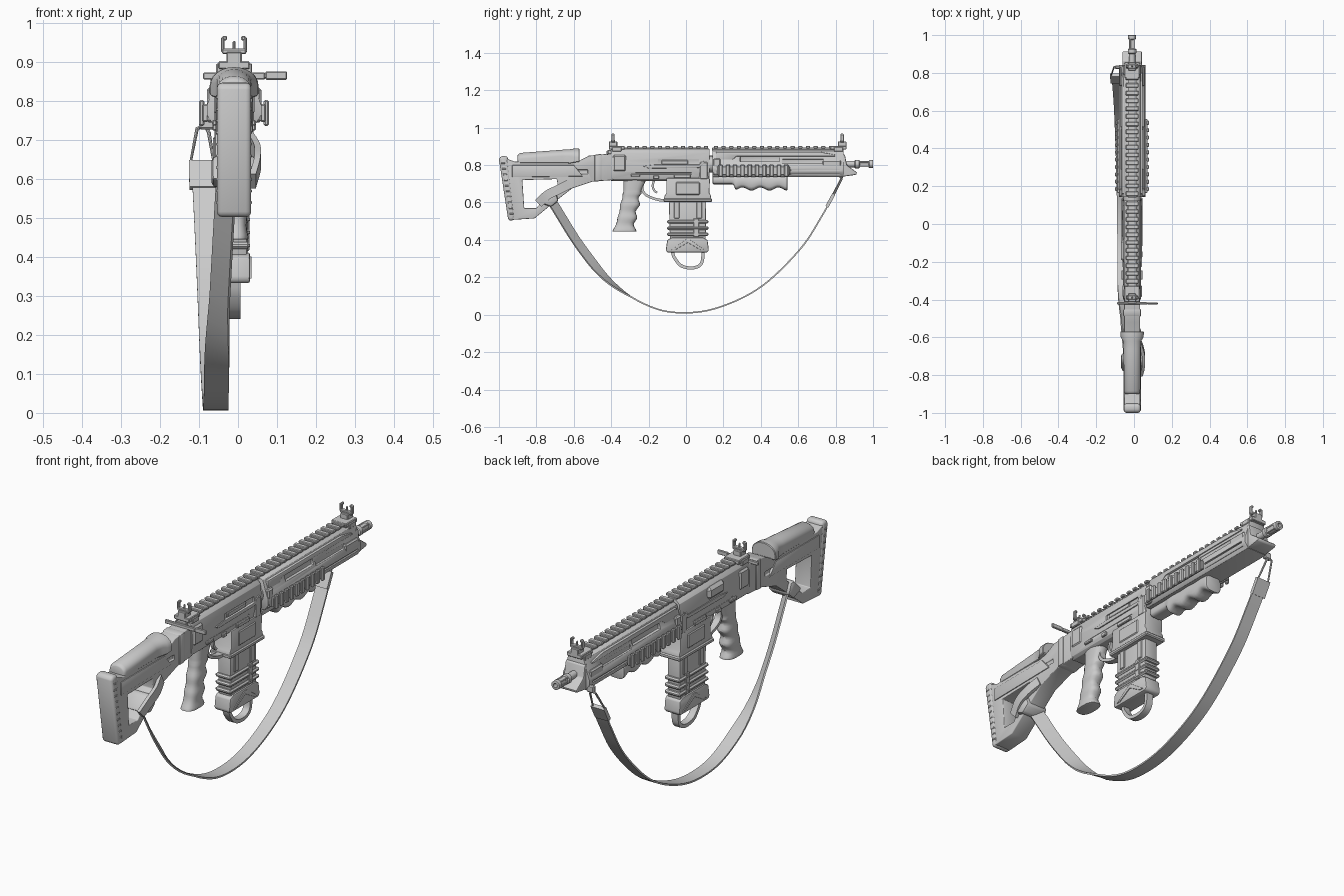
import bpy, bmesh, math
from mathutils import Vector, Matrix

X0 = -0.01  # centre plane of the body
cutters = []

def finish(name, bm, bevel=0, seg=2):
    bmesh.ops.recalc_face_normals(bm, faces=bm.faces)
    me = bpy.data.meshes.new(name)
    bm.to_mesh(me)
    bm.free()
    o = bpy.data.objects.new(name, me)
    bpy.context.collection.objects.link(o)
    return add_bevel(o, bevel, seg)

def add_bevel(o, w, seg=2):
    if w:
        m = o.modifiers.new("bevel", 'BEVEL')
        m.width, m.segments, m.limit_method, m.angle_limit = w, seg, 'ANGLE', math.radians(38)
    return o

def skin(name, rings, bevel=0, seg=2):
    bm = bmesh.new()
    vs = [[bm.verts.new((p[0] + X0, p[1], p[2])) for p in r] for r in rings]
    n = len(rings[0])
    for a, b in zip(vs, vs[1:]):
        for i in range(n):
            bm.faces.new((a[i], a[(i + 1) % n], b[(i + 1) % n], b[i]))
    bm.faces.new(vs[0])
    bm.faces.new(vs[-1])
    return finish(name, bm, bevel, seg)

def prism(name, pts, hw, bevel=0, x=0, seg=2):
    return skin(name, [[(x + s * hw, y, z) for y, z in pts] for s in (-1, 1)], bevel, seg)

def section(y, half, dz=0):
    return [(x, y, z + dz) for x, z in half] + [(-x, y, z + dz) for x, z in reversed(half)]

def boxes(name, items, bevel=0.003, mirror=False):
    """items: centre x,y,z and full size x,y,z"""
    bm = bmesh.new()
    for cx, cy, cz, sx, sy, sz in items:
        for s in ((1, -1) if mirror else (1,)):
            bmesh.ops.create_cube(bm, size=1, matrix=Matrix.Translation((cx * s + X0, cy, cz)) @ Matrix.Diagonal((sx, sy, sz, 1)))
    return finish(name, bm, bevel, 1)

def lathe(name, prof, z, n=20):
    """prof: y, radius along the bore"""
    return skin(name, [[(r * math.cos(2 * math.pi * i / n), y, z + r * math.sin(2 * math.pi * i / n))
                        for i in range(n)] for y, r in prof])

def oval(c, rx, r2, axis, n=20, e=0.75):
    out = []
    for i in range(n):
        t = 2 * math.pi * i / n
        u, v = [math.copysign(abs(f) ** e, f) for f in (math.cos(t), math.sin(t))]
        out.append((rx * u, c[0] + (r2 * v if axis == 'z' else 0), c[1] + (r2 * v if axis == 'y' else 0)))
    return out

def cut(o, cutter):
    cutter.hide_render = True
    cutters.append(cutter)
    m = o.modifiers.new("cut", 'BOOLEAN')
    m.operation, m.object = 'DIFFERENCE', cutter
    return o

def smooth_path(pts, k=6):
    P = [Vector(p) for p in pts]
    P = [2 * P[0] - P[1]] + P + [2 * P[-1] - P[-2]]
    out = []
    for a, b, c, d in zip(P, P[1:], P[2:], P[3:]):
        for j in range(k):
            t = j / k
            out.append(0.5 * (2 * b + (c - a) * t + (2 * a - 5 * b + 4 * c - d) * t * t + (3 * b - a - 3 * c + d) * t ** 3))
    return out + [P[-2]]

def ribbon(name, pts, hw, thick, twist=lambda p: 0):
    """flat band along a path, width across x"""
    path = smooth_path(pts)
    rings = []
    for i, p in enumerate(path):
        t = (path[min(i + 1, len(path) - 1)] - path[max(i - 1, 0)]).normalized()
        n = Vector((1, 0, 0)).cross(t).normalized()
        a = twist(p)
        w = Vector((1, 0, 0)) * math.cos(a) + n * math.sin(a)
        h = n * math.cos(a) - Vector((1, 0, 0)) * math.sin(a)
        rings.append([p + w * hw * s + h * thick * q / 2 for s, q in ((-1, -1), (1, -1), (1, 1), (-1, 1))])
    return skin(name, rings)

# stock with open frame, butt pad
stock = prism("stock", [(-.96, .835), (-.915, .818), (-.58, .818), (-.52, .85), (-.39, .863), (-.39, .72), (-.5, .712),
                        (-.61, .675), (-.7, .605), (-.81, .515), (-.93, .507)], .042)
cut(stock, prism("stock_hole", [(-.875, .72), (-.69, .725), (-.685, .675), (-.77, .605), (-.8, .57), (-.865, .57)], .2))
cut(stock, boxes("stock_slots", [(.045, -.555, .765, .02, .06, .02)], 0, True))
add_bevel(stock, .016, 3)
prism("butt_pad", [(-1, .83), (-.993, .848), (-.953, .848), (-.915, .53), (-.92, .503), (-.95, .503)], .044, .014, seg=3)
boxes("pad_ridges", [(0, -.978 + .045 * i / 9, .81 - .03 * i, .092, .022, .01) for i in range(10)], .003)
prism("stock_side_panel", [(-.93, .8), (-.6, .8), (-.55, .74), (-.93, .735)], .046, .004)
prism("neck_collar", [(-.49, .855), (-.45, .86), (-.45, .715), (-.49, .712)], .048, .008)

# cheek rest: tilted half shell with flared lip
def arch(y, ztop, r, h):
    return [(r, y, ztop - h)] + [(r * math.cos(math.pi * i / 12), y, ztop - r * .75 + r * .75 * math.sin(math.pi * i / 12))
                                 for i in range(13)] + [(-r, y, ztop - h)]
skin("cheek_rest", [arch(-.9, .855, .038, .05), (arch(-.885, .865, .043, .055)), arch(-.66, .882, .045, .07),
                    arch(-.62, .884, .048, .075), arch(-.6, .888, .06, .075), arch(-.57, .888, .063, .07)], .003, 1)

# sling wrap around the lower strut
prism("sling_wrap", [(-.785, .6), (-.73, .66), (-.70, .66), (-.68, .61), (-.72, .575)], .058, .014)
ribbon("wrap_band", [(.048, -.79, .595), (.06, -.74, .64), (.058, -.68, .67), (.04, -.62, .70)], .008, .05)

# receiver
REC = [(.025, .885), (.042, .868), (.047, .82), (.047, .765), (.042, .725), (.03, .715)]
rec = skin("receiver", [section(y, REC) for y in (-.4, .125)])
cut(rec, boxes("receiver_cuts", [(.05, -.04, .815, .02, .22, .028), (-.05, -.12, .755, .012, .3, .008), (.05, -.12, .755, .012, .3, .008)], 0))
add_bevel(rec, .005)
prism("bolt_cover", [(-.23, .795), (-.17, .802), (.07, .802), (.1, .825), (.1, .81), (.07, .785), (-.2, .782)], .052, .003)
boxes("bolt", [(.043, -.06, .815, .01, .14, .022)])
boxes("rear_blocks", [(0, -.355, .81, .104, .07, .09), (0, .095, .77, .102, .05, .1)], .008)
boxes("left_bulge", [(-.045, -.14, .84, .03, .12, .06)], .014)
boxes("controls", [(.05, -.27, .745, .012, .05, .014), (.05, -.16, .735, .012, .03, .02), (.05, -.02, .74, .012, .09, .02)], .003, True)

# magazine well
prism("magazine_well", [(-.105, .73), (-.105, .65), (-.115, .635), (-.12, .602), (.138, .602), (.132, .64), (.125, .65), (.128, .73)], .05, .006)
boxes("well_panel", [(0, .01, .675, .108, .13, .07), (0, .01, .612, .112, .26, .02)], .005)

# charging handle
boxes("charging_handle", [(-.0, -.42, .865, .16, .012, .018), (.05, -.42, .865, .07, .01, .012), (.108, -.42, .866, .056, .01, .022),
                          (0, -.39, .865, .05, .06, .03)], .003)

# trigger group
ribbon("trigger_guard", [(0, -.235, .72), (0, -.232, .665), (0, -.205, .635), (0, -.15, .615), (0, -.105, .612)], .016, .014)
ribbon("trigger", [(0, -.17, .72), (0, -.178, .69), (0, -.17, .665), (0, -.155, .652)], .008, .012)

# pistol grip with finger grooves
grip = []
for i in range(25):
    t = i / 24
    flare = .012 * max(0, t - .8) / .2 + .014 * max(0, .25 - t) / .25
    groove = .005 * math.cos(t * 8 * math.pi) if t > .25 else 0
    grip.append(oval((-.272 - .06 * t + groove * .6, .73 - .285 * t), .033 + groove * .4 + flare * .2, .048 + groove + flare, 'z'))
skin("pistol_grip", grip, .004)

# magazine: body, ribs, floor plate, pull loop
prism("magazine", [(-.092, .62), (-.085, .38), (.105, .38), (.108, .62)], .034, .006)
boxes("magazine_ribs", [(0, .01, z, .082, .222, .018) for z in (.43, .463, .497)], .006)
boxes("magazine_side_ribs", [(.033, y, z, .012, .03, h) for y, z, h in ((-.05, .56, .09), (.07, .56, .09), (.055, .465, .1))], .003, True)
prism("magazine_base", [(-.1, .4), (-.108, .345), (-.1, .333), (.113, .333), (.122, .345), (.115, .4), (.09, .412), (-.075, .412)], .041, .006)
prism("base_chevron", [(-.08, .345), (-.06, .345), (.01, .385), (.08, .345), (.1, .345), (.02, .402), (0, .402)], .045, .002)
ribbon("pull_loop", [(0, -.075, .345), (0, -.062, .305), (0, -.03, .265), (0, .01, .251), (0, .055, .254), (0, .085, .28), (0, .092, .345)], .017, .017)

# handguard with slots
HG = [(.022, .885), (.042, .876), (.062, .81), (.07, .79), (.07, .765), (.052, .737)]
hg = skin("handguard", [section(y, HG) for y in (.142, .843)])
cut(hg, boxes("guard_slots", [(.08, .395, .833, .07, .21, .028), (.085, .625, .82, .065, .22, .022), (.09, .69, .772, .055, .26, .008),
                             (.09, .69, .75, .06, .26, .007)], 0, True))
add_bevel(hg, .004)
prism("guard_upper_panel", [(.16, .87), (.72, .87), (.8, .855), (.8, .847), (.27, .847), (.235, .812), (.16, .812)], .056, .004)
boxes("guard_plates", [(.058, .78, .80, .02, .1, .05), (.06, .165, .79, .02, .04, .09)], .006, True)
prism("guard_nose", [(.83, .86), (.85, .855), (.86, .8), (.915, .76), (.91, .748), (.83, .737)], .052, .006)

# accessory rails: top and both sides
boxes("top_rails", [(0, -.14, .885, .046, .52, .016), (0, .49, .885, .046, .7, .016)], .002)
boxes("top_rail_teeth", [(0, -.385 + .041 * i, .896, .068, .023, .013) for i in range(13)]
      + [(0, .16 + .041 * i, .896, .068, .023, .013) for i in range(17)], .003)
boxes("side_rails", [(.074, .36, .77, .014, .39, .045)], .003, True)
boxes("side_rail_teeth", [(.083, .185 + .039 * i, .77, .014, .022, .066) for i in range(10)], .004, True)

# fore grip with waves below
fg = []
for i in range(30):
    t = i / 29
    y = .142 + .4 * t
    low = .697 if t < .28 else .672 - .009 * math.cos((t - .28) * 6 * math.pi / .72 + math.pi) * -1
    fg.append(oval((y, (.745 + low) / 2), .037 + (.006 if t > .28 else 0), (.745 - low) / 2, 'y', 20, .6))
skin("fore_grip", fg, .006)

# barrel and muzzle device
lathe("barrel", [(.1, .045), (.2, .045), (.2, .017), (.93, .017)], .805)
lathe("muzzle", [(.9, .017), (.905, .023), (.925, .023), (.93, .016), (.975, .016), (.98, .021), (.999, .021), (1, .019),
                 (1, .01), (.96, .01)], .805)
for i in range(4):
    a = math.pi / 4 + i * math.pi / 2
    boxes("muzzle_prong", [(.016 * math.cos(a), .955, .805 + .016 * math.sin(a), .01, .06, .01)], .002)

# flip-up sights
for nm, y, d in (("rear_sight", -.39, 1), ("front_sight", .835, -1)):
    boxes(nm, [(0, y + .02 * d, .893, .08, .085, .02), (0, y, .912, .04, .045, .03), (0, y, .928, .062, .022, .014),
               (0, y, .94, .008, .01, .03)], .003)
    boxes(nm + "_ears", [(.029, y, .945, .009, .018, .04), (.024, y, .962, .012, .016, .012), (.036, y + .02 * d, .885, .02, .05, .025)], .003, True)

# sling: swivel, wire triangle, buckle, hanging strap
boxes("swivel", [(-.07, .83, .745, .04, .02, .035)], .005)
cu = bpy.data.curves.new("wire_hook", 'CURVE')
cu.dimensions, cu.bevel_depth, cu.bevel_resolution = '3D', .005, 2
sp = cu.splines.new('POLY')
wire = [(-.105, .832, .73), (-.085, .835, .738), (-.075, .83, .72), (-.062, .79, .642), (-.122, .785, .642)]
sp.points.add(len(wire) - 1)
for p, c in zip(sp.points, wire):
    p.co = (*c, 1)
sp.use_cyclic_u = True
bpy.context.collection.objects.link(bpy.data.objects.new("wire_hook", cu))
ribbon("buckle", [(-.08, .79, .645), (-.08, .782, .63), (-.079, .76, .59), (-.079, .753, .577)], .036, .018)
sling = [(.785, .635), (.725, .525), (.61, .35), (.405, .152), (.185, .042), (-.01, .01), (-.19, .043), (-.4, .17), (-.565, .365), (-.71, .595)]
xs = [-.078, -.072, -.064, -.056, -.05, -.047, -.046, -.043, -.033, -.02]
ribbon("sling_strap", [(x, y, z) for x, (y, z) in zip(xs, sling)], .032, .008,
       lambda p: .75 * max(0, min(1, (-.3 - p.y) / .2)))

# apply modifiers, drop cutters, shade
for o in bpy.context.scene.objects:
    o.select_set(o not in cutters)
bpy.context.view_layer.objects.active = stock
bpy.ops.object.convert(target='MESH')
bpy.ops.object.shade_smooth_by_angle(angle=math.radians(35))
for c in cutters:
    bpy.data.objects.remove(c)
